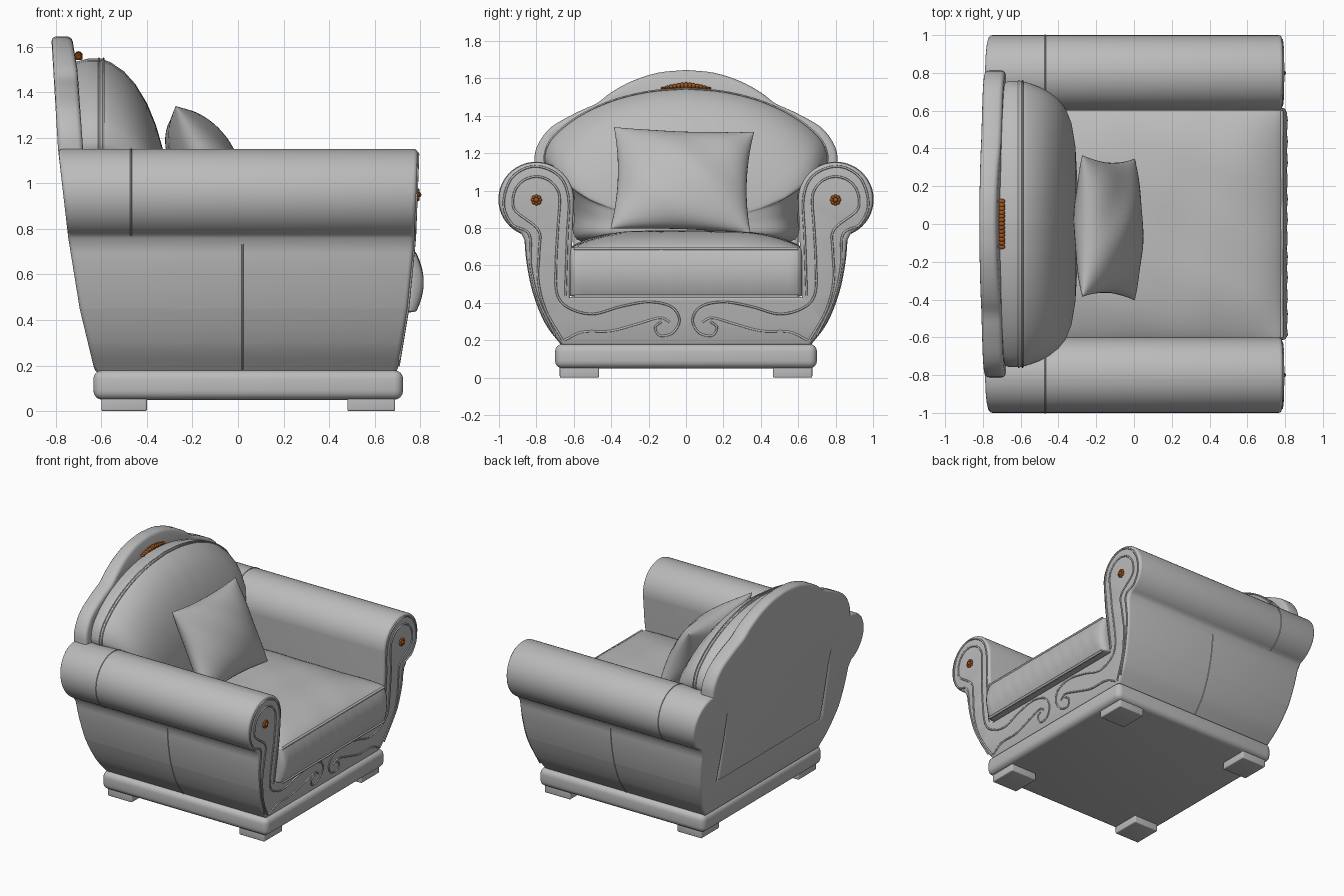
import bpy, bmesh, math
from mathutils import Vector, Matrix

if "Cube" in bpy.data.objects:
    bpy.data.objects.remove(bpy.data.objects["Cube"])


def material(name, col):
    m = bpy.data.materials.new(name)
    m.diffuse_color = (*col, 1)
    m.use_nodes = True
    m.node_tree.nodes["Principled BSDF"].inputs["Base Color"].default_value = m.diffuse_color
    return m


GREY = material("grey upholstery", (0.5, 0.5, 0.5))
BRONZE = material("bronze ornament", (0.33, 0.085, 0.012))


def finish(bm, name, mat=GREY, angle=40):
    bmesh.ops.recalc_face_normals(bm, faces=bm.faces)
    me = bpy.data.meshes.new(name)
    bm.to_mesh(me)
    bm.free()
    ob = bpy.data.objects.new(name, me)
    bpy.context.collection.objects.link(ob)
    me.materials.append(mat)
    bpy.ops.object.select_all(action='DESELECT')
    ob.select_set(True)
    bpy.context.view_layer.objects.active = ob
    bpy.ops.object.shade_smooth_by_angle(angle=math.radians(angle))
    return ob


def smooth_path(pts, n=6):
    """Catmull-Rom curve through the points."""
    p = [Vector(q) for q in pts]
    p = [2 * p[0] - p[1]] + p + [2 * p[-1] - p[-2]]
    out = []
    for a, b, c, d in zip(p, p[1:], p[2:], p[3:]):
        for k in range(n):
            t = k / n
            out.append(0.5 * (2 * b + (c - a) * t + (2 * a - 5 * b + 4 * c - d) * t * t
                              + (3 * b - a - 3 * c + d) * t ** 3))
    return out + [p[-2]]


def interp(z, table):
    for (z0, x0), (z1, x1) in zip(table, table[1:]):
        if z <= z1:
            break
    return x0 + (x1 - x0) * (z - z0) / (z1 - z0)


# side profile of the body: x of the front and back faces at height z
def front_x(z):
    return interp(z, [(.18, .70), (.45, .745), (.76, .775), (1.15, .79)])


def back_x(z):
    return interp(z, [(.18, -.63), (.45, -.695), (.76, -.745), (1.15, -.79), (1.65, -.82)])


def board_x(z):
    return interp(z, [(.4, -.60), (1.15, -.68), (1.5, -.705), (1.65, -.73)])


def slab(name, outline, fx, bx, bevel):
    """Extrude a y-z outline along x, round its ends, and lean them by height."""
    bm = bmesh.new()
    f = bm.faces.new([bm.verts.new((.8, p[0], p[1])) for p in outline])
    ext = bmesh.ops.extrude_face_region(bm, geom=[f], use_keep_orig=True)
    bmesh.ops.translate(bm, vec=(-1.6, 0, 0), verts=[v for v in ext['geom'] if isinstance(v, bmesh.types.BMVert)])
    bmesh.ops.recalc_face_normals(bm, faces=bm.faces)
    ends = [e for e in bm.edges if abs(e.verts[0].co.x - e.verts[1].co.x) < .01]
    bmesh.ops.bevel(bm, geom=ends, offset=bevel, segments=3, profile=.5, affect='EDGES')
    bmesh.ops.triangulate(bm, faces=[f for f in bm.faces if len(f.verts) > 4])
    for z in (.3, .45, .6, .76, .95, 1.15, 1.3, 1.5):
        bmesh.ops.bisect_plane(bm, geom=bm.verts[:] + bm.edges[:] + bm.faces[:],
                               plane_co=(0, 0, z), plane_no=(0, 0, 1))
    for v in bm.verts:
        v.co.x += fx(v.co.z) - .8 if v.co.x > 0 else bx(v.co.z) + .8
    return finish(bm, name)


def tube(name, pts, r=.006):
    cu = bpy.data.curves.new(name, 'CURVE')
    cu.dimensions = '3D'
    cu.bevel_depth = r
    cu.bevel_resolution = 1
    sp = cu.splines.new('POLY')
    sp.points.add(len(pts) - 1)
    for q, p in zip(sp.points, pts):
        q.co = (*p, 1)
    ob = bpy.data.objects.new(name, cu)
    cu.materials.append(GREY)
    bpy.context.collection.objects.link(ob)


def box(name, x0, x1, y0, y1, z0, z1, bevel):
    bm = bmesh.new()
    bmesh.ops.create_cube(bm, size=1)
    for v in bm.verts:
        v.co = ((x0 + x1) / 2 + v.co.x * (x1 - x0), (y0 + y1) / 2 + v.co.y * (y1 - y0),
                (z0 + z1) / 2 + v.co.z * (z1 - z0))
    bmesh.ops.bevel(bm, geom=bm.edges[:], offset=bevel, segments=4, profile=.5, affect='EDGES')
    finish(bm, name)


# feet and plinth
for x0, x1 in ((-.60, -.40), (.48, .69)):
    for s in (-1, 1):
        box("foot", x0, x1, s * .57 - .105, s * .57 + .105, 0, .07, .008)
box("plinth", -.635, .725, -.70, .70, .05, .18, .04)

# body: scrolled arms and apron in one U-shaped section
side = smooth_path([(.66, .17), (.75, .29), (.815, .45), (.85, .62), (.862, .765)], 4)
scroll = [Vector((.8 + .2 * math.cos(a), .953 + .198 * math.sin(a)))
          for a in [math.radians(-66 + 246 * k / 36) for k in range(37)]]
half = side[:-1] + scroll + [Vector((.605, .8)), Vector((.62, .43))]
slab("arms_and_apron", half + [Vector((-p.x, p.y)) for p in reversed(half)], front_x, back_x, .018)

# tall arched back board
arch = smooth_path([(.6, .42), (.62, .95), (.79, 1.09), (.81, 1.17), (.79, 1.25), (.72, 1.34), (.58, 1.42),
                    (.48, 1.465), (.40, 1.525), (.29, 1.585), (.15, 1.63), (0, 1.645)], 4)
slab("back_board", arch + [Vector((-p.x, p.y)) for p in reversed(arch[:-1])], board_x, back_x, .022)

# back cushion: outline rings shrinking towards the front
edge = smooth_path([(0, .70), (.35, .70), (.585, .74), (.60, .88), (.66, 1.05), (.745, 1.13), (.755, 1.2),
                    (.71, 1.29), (.58, 1.395), (.4, 1.48), (.2, 1.53), (0, 1.547)], 4)
edge += [Vector((-p.x, p.y)) for p in reversed(edge[1:-1])]
bm = bmesh.new()
rings = []
for x, sy, sz in ((-.72, .97, .98), (-.69, .985, .99), (-.66, 1, 1), (-.60, 1, 1), (-.56, .985, .98), (-.50, .955, .925),
                  (-.45, .92, .85), (-.40, .87, .74), (-.36, .80, .61), (-.33, .70, .47), (-.31, .54, .33), (-.30, .3, .17)):
    rings.append([bm.verts.new((x, p.x * sy, .8 + (p.y - .8) * sz)) for p in edge])
n = len(edge)
for a, b in zip(rings, rings[1:]):
    for i in range(n):
        bm.faces.new((a[i], a[(i + 1) % n], b[(i + 1) % n], b[i]))
bm.faces.new(rings[-1])
bm.faces.new(rings[0])
finish(bm, "back_cushion", angle=60)
for x in (-.61, -.59):
    tube("back_cushion_piping", [(x, p.x, p.y) for p in edge if p.y > 1.0 and p.x >= 0]
         + [(x, p.x, p.y) for p in edge if p.y > 1.0 and p.x < 0], .005)

# seat cushion: crowned block with a bulging, lightly creased front
bm = bmesh.new()
bmesh.ops.create_cube(bm, size=2)
bmesh.ops.bevel(bm, geom=bm.edges[:], offset=.05, segments=2, profile=.5, affect='EDGES')
bmesh.ops.subdivide_edges(bm, edges=[e for e in bm.edges if e.calc_length() > 1], cuts=30, use_grid_fill=True)
for v in bm.verts:
    u, w, h = v.co
    z = .565 + .132 * h
    if h > 0:
        z += h * (.088 * (1 - abs(w) ** 4) * (1 - abs(u) ** 6) + .003 * math.sin(9 * u + 4 * w) * math.sin(7 * w - 3 * u))
    x = .09 + .69 * u
    if u > 0:
        x += u ** 8 * (.032 * (1 - h * h) + .003 * math.sin(38 * w + 3 * h) * (1 - h * h))
    v.co = (x, w * .62, z)
finish(bm, "seat_cushion", angle=60)
for z in (.435, .69):
    tube("seat_piping", [(.782, y, z) for y in (-.60, 0, .60)], .009)

# throw pillow leaning on the back cushion
bm = bmesh.new()
N = 28
for s in (-1, 1):
    g = []
    for i in range(N + 1):
        row = []
        for j in range(N + 1):
            u, w = -math.cos(math.pi * i / N), -math.cos(math.pi * j / N)
            t = max(0, (1 - u * u) * (1 - w * w)) ** .5
            wr = .006 * math.sin(6 * u + 5 * w) * t
            row.append(bm.verts.new((s * .145 * t + wr, .375 * u * (1 - .08 * (1 - w * w)),
                                     .305 * w * (1 - .07 * (1 - u * u)))))
        g.append(row)
    for i in range(N):
        for j in range(N):
            bm.faces.new((g[i][j], g[i + 1][j], g[i + 1][j + 1], g[i][j + 1]))
bmesh.ops.remove_doubles(bm, verts=bm.verts, dist=.0005)
bm.transform(Matrix.Translation((-.135, -.02, 1.055)) @ Matrix.Rotation(math.radians(-2), 4, 'X')
             @ Matrix.Rotation(math.radians(-27), 4, 'Y'))
finish(bm, "throw_pillow", angle=60)

# piping on the front: scroll line flowing into the apron volute, plus edge and lower lines
loop = [(.8 + .125 * math.cos(math.radians(a)), .95 + .125 * math.sin(math.radians(a))) for a in range(-60, 181, 30)]
lines = [
    [(.66, .20), (.75, .36), (.79, .52), (.785, .68), (.79, .79)] + loop[1:]
    + [(.685, .80), (.695, .60), (.69, .45), (.63, .375), (.5, .34), (.35, .38), (.2, .405), (.08, .38),
       (.035, .31), (.07, .24), (.14, .225), (.165, .27), (.13, .30)],
    [(.65, .20), (.55, .245), (.4, .25), (.25, .29), (.14, .32), (.085, .295)],
    [(.70, .225), (.79, .42), (.83, .6), (.838, .765), (.93, .82), (.975, .93), (.93, 1.07), (.81, 1.13), (.68, 1.08),
     (.628, .96), (.635, .75), (.645, .44)],
]
for s in (-1, 1):
    for pts in lines:
        tube("front_piping", [(front_x(p.y) + .001, s * p.x, p.y) for p in smooth_path(pts)])
    # seams on the arm and the side panel
    tube("arm_seam", [(-.47, s * p.x, p.y) for p in scroll], .004)
    tube("side_seam", [(.02, s * p.x, p.y) for p in side], .004)


def blob(bm, pos, size):
    bmesh.ops.create_uvsphere(bm, u_segments=12, v_segments=8, radius=1,
                              matrix=Matrix.Translation(pos) @ Matrix.Diagonal((*size, 1)))


# bronze rosettes on the arm fronts and crest on the back
for s in (-1, 1):
    bm = bmesh.new()
    blob(bm, (.787, s * .8, .95), (.018, .014, .014))
    for k in range(8):
        a = k * math.pi / 4
        blob(bm, (.785, s * .8 + .02 * math.cos(a), .95 + .02 * math.sin(a)), (.012, .010, .010))
    finish(bm, "rosette", BRONZE)
bm = bmesh.new()
for k in range(-6, 7):
    r = .018 - .0018 * abs(k)
    blob(bm, (-.70, k * .02, 1.562 - .0004 * k * k), (.018, .014, r))
finish(bm, "back_crest", BRONZE)
